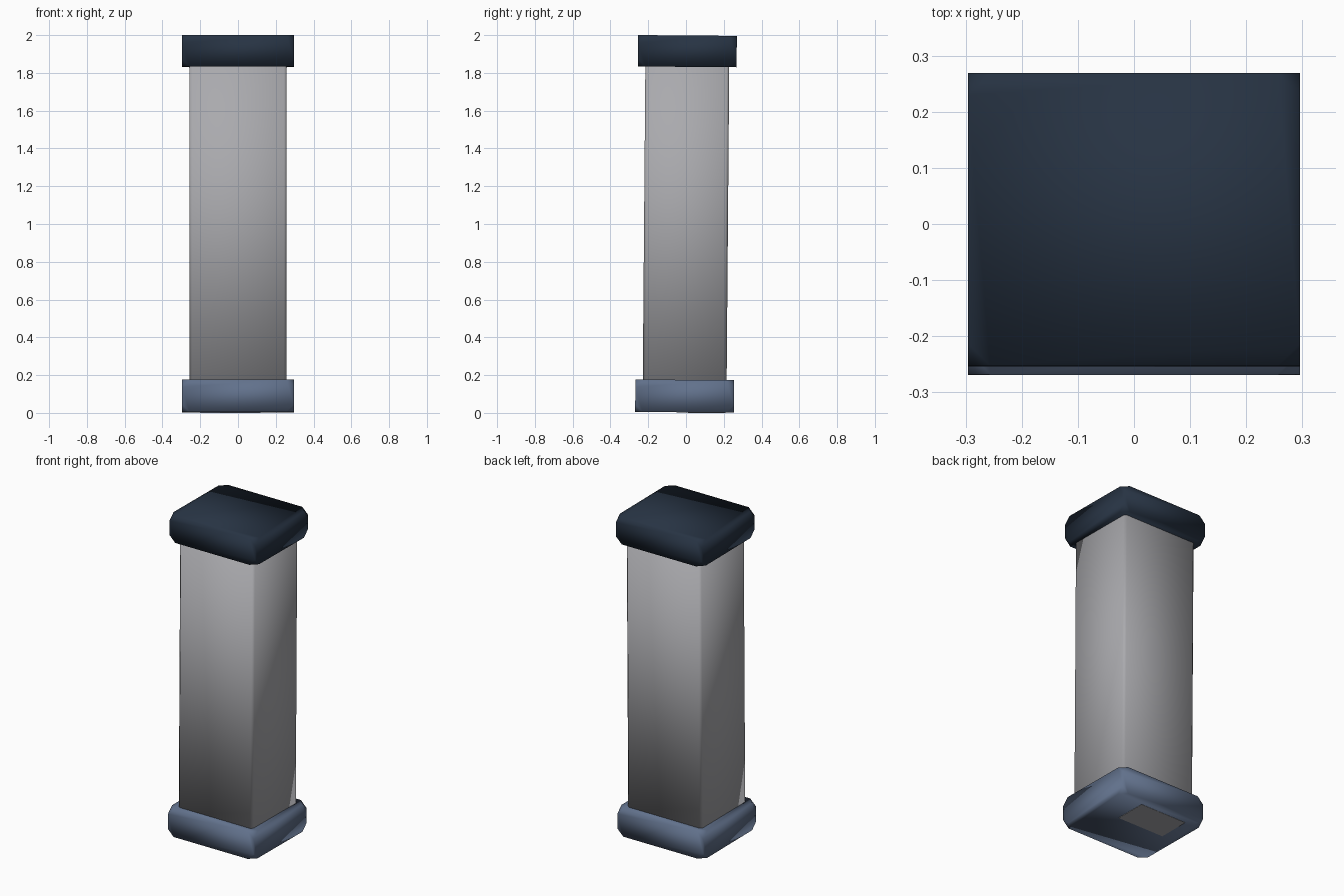
import bpy, bmesh, math
from mathutils import Matrix

if "Cube" in bpy.data.objects:
    bpy.data.objects.remove(bpy.data.objects["Cube"])

TILT = Matrix.Translation((0, 0, 1)) @ Matrix.Rotation(math.radians(-0.47), 4, 'X') @ Matrix.Translation((0, 0, -1))


def material(name, color):
    m = bpy.data.materials.new(name)
    m.diffuse_color = (*color, 1)
    m.use_nodes = True
    m.node_tree.nodes["Principled BSDF"].inputs["Base Color"].default_value = m.diffuse_color
    return m


GREY = material("light_grey", (0.40, 0.40, 0.42))
SLATE = material("slate_blue", (0.12, 0.165, 0.26))
NAVY = material("dark_navy", (0.020, 0.033, 0.056))


def finish(name, bm, mat, smooth=True):
    bmesh.ops.recalc_face_normals(bm, faces=bm.faces[:])
    for f in bm.faces:
        f.smooth = smooth
    me = bpy.data.meshes.new(name)
    bm.to_mesh(me)
    bm.free()
    me.materials.append(mat)
    ob = bpy.data.objects.new(name, me)
    bpy.context.collection.objects.link(ob)
    return ob


def block(name, size, z0, z1, mat, cut):
    """Box with its eight corners clipped, leaning with the column."""
    bm = bmesh.new()
    bmesh.ops.create_cube(bm, size=1)
    bmesh.ops.scale(bm, vec=(size[0], size[1], z1 - z0), verts=bm.verts[:])
    bmesh.ops.translate(bm, vec=(0, 0, (z0 + z1) / 2), verts=bm.verts[:])
    bmesh.ops.bevel(bm, geom=bm.verts[:], offset=cut, segments=1,
                    profile=0.5, affect='VERTICES')
    bmesh.ops.transform(bm, matrix=TILT, verts=bm.verts[:])
    return finish(name, bm, mat)


def column(hx, hy, z0, z1, c):
    """Chamfered square prism with diagonally split smooth sides."""
    ring = [(-hx + c, -hy), (hx - c, -hy), (hx, -hy + c), (hx, hy - c),
            (hx - c, hy), (-hx + c, hy), (-hx, hy - c), (-hx, -hy + c)]
    bm = bmesh.new()
    lo = [bm.verts.new((x, y, z0)) for x, y in ring]
    hi = [bm.verts.new((x, y, z1)) for x, y in ring]
    for i in range(8):
        j = (i + 1) % 8
        if i == 4:  # the back side is split the other way
            bm.faces.new((lo[i], lo[j], hi[i]))
            bm.faces.new((lo[j], hi[j], hi[i]))
        else:
            bm.faces.new((lo[i], lo[j], hi[j]))
            bm.faces.new((lo[i], hi[j], hi[i]))
    bm.faces.new(lo[::-1])
    bm.faces.new(hi)
    bmesh.ops.transform(bm, matrix=TILT, verts=bm.verts[:])
    return finish("column", bm, GREY)


# Shaft and its two end blocks
column(0.258, 0.222, 0.012, 1.985, 0.014)
block("base_block", (0.592, 0.522), 0.003, 0.175, SLATE, 0.04)
block("top_cap", (0.592, 0.522), 1.832, 1.998, NAVY, 0.04)

# Exposed part of the shaft's foot under the base
bm = bmesh.new()
bmesh.ops.create_cube(bm, size=1)
bmesh.ops.scale(bm, vec=(0.32, 0.2, 0.004), verts=bm.verts[:])
bmesh.ops.translate(bm, vec=(-0.04, 0.11, 0.002), verts=bm.verts[:])
finish("column_foot", bm, GREY, smooth=False)
